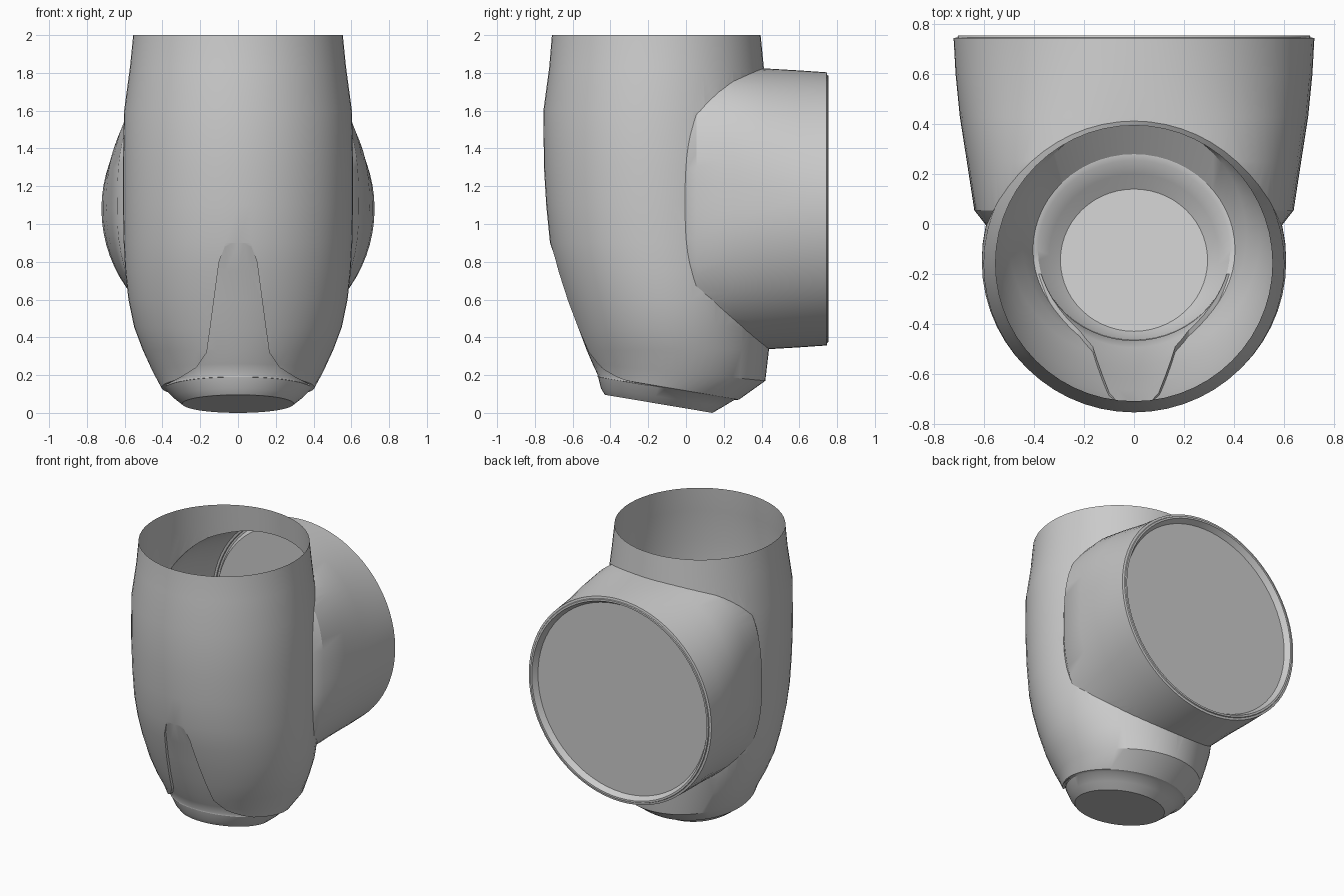
import bpy, bmesh, math

cube = bpy.data.objects.get("Cube")
if cube:
    bpy.data.objects.remove(cube, do_unlink=True)

grey = bpy.data.materials.new("plain grey")
grey.use_nodes = True
colour = (0.6, 0.6, 0.6, 1)
grey.diffuse_color = colour
grey.node_tree.nodes["Principled BSDF"].inputs["Base Color"].default_value = colour


def loft(name, rings):
    """Closed solid through rings of equal point count."""
    bm = bmesh.new()
    loops = [[bm.verts.new(p) for p in ring] for ring in rings]
    n = len(loops[0])
    for a, b in zip(loops, loops[1:]):
        for i in range(n):
            j = (i + 1) % n
            bm.faces.new((a[i], a[j], b[j], b[i]))
    bm.faces.new(loops[0])
    bm.faces.new(loops[-1])
    bmesh.ops.recalc_face_normals(bm, faces=bm.faces)
    mesh = bpy.data.meshes.new(name)
    bm.to_mesh(mesh)
    bm.free()
    obj = bpy.data.objects.new(name, mesh)
    bpy.context.collection.objects.link(obj)
    mesh.materials.append(grey)
    return obj


def combine(target, tool, operation):
    """Apply a boolean and drop the tool."""
    mod = target.modifiers.new("cut", "BOOLEAN")
    mod.operation = operation
    mod.solver = "EXACT"
    mod.object = tool
    bpy.context.view_layer.objects.active = target
    bpy.ops.object.modifier_apply(modifier=mod.name)
    bpy.data.objects.remove(tool, do_unlink=True)


# Sleeve sections: front y, front z, back y, back z, half width
SLEEVE = [
    (-.71, 2, .395, 2, .555), (-.724, 1.83, .412, 1.83, .572),
    (-.755, 1.6, .435, 1.6, .603), (-.752, 1.3, .45, 1.3, .61),
    (-.74, 1.1, .455, 1.1, .61), (-.72, .9, .46, .9, .605),
    (-.685, .75, .46, .75, .597), (-.64, .6, .46, .6, .58),
    (-.59, .45, .45, .46, .55), (-.545, .33, .44, .34, .505),
    (-.515, .26, .42, .17, .45), (-.487, .2, .28, .07, .405),
]
# Slanted end plate, set in from the sleeve's lower edge
PLATE = [(-.465, .19, .255, .068, .385), (-.45, .13, .2, .035, .34),
         (-.43, .096, .14, 0, .295)]
# Keeps the plate clear of the recess cutter
GUARD = [(-.468, .187, .26, .06, .388), (-.468, -.1, .26, -.1, .388)]


def oval(section, inset=0, n=56):
    yf, zf, yb, zb, w = section
    yc, h = (yf + yb) / 2, (yb - yf) / 2
    points = []
    for i in range(n):
        t = math.tau * i / n
        s = math.cos(t)
        points.append(((w - inset) * math.sin(t), yc + (h - inset) * s,
                       zf + (zb - zf) * (s + 1) / 2))
    return points


sleeve = loft("joint_housing", [oval(s) for s in SLEEVE + PLATE])

# Shallow tongue recess up the front, fading out at its top
core = loft("core", [oval(s, min(.02, .12 * (.9 - s[1]))) for s in SLEEVE]
            + [oval(s) for s in GUARD])
half = [(.46, .09), (.4, .14), (.3, .19), (.22, .24), (.165, .32), (.14, .5),
        (.1, .8), (.07, .88), (.03, .9)]
outline = half + [(-x, z) for x, z in reversed(half)]
tongue = loft("tongue", [[(x, y, z) for x, z in outline] for y in (-1, -.2)])
combine(tongue, core, "DIFFERENCE")
combine(sleeve, tongue, "DIFFERENCE")

# Side drum with a recessed end disc:
# y, half width, half height, squareness of upper and lower halves
DRUM = [
    (-.08, .53, .66, 2.9, 2.4), (0, .597, .71, 2.9, 2.4),
    (.055, .64, .745, 2.9, 2.3), (.25, .67, .75, 2.8, 2.1),
    (.43, .698, .743, 2.4, 2), (.6, .715, .733, 2.1, 2),
    (.745, .723, .723, 2, 2), (.748, .708, .708, 2, 2),
    (.755, .705, .705, 2, 2), (.755, .692, .692, 2, 2),
    (.717, .67, .67, 2, 2),
]


def drum_ring(y, a, b, upper, lower, n=72):
    points = []
    for i in range(n):
        t = math.tau * i / n
        c, s = math.cos(t), math.sin(t)
        e = 2 / (upper if s > 0 else lower)
        points.append((a * math.copysign(abs(c) ** e, c), y,
                       1.08 + b * math.copysign(abs(s) ** e, s)))
    return points


drum = loft("drum", [drum_ring(*s) for s in DRUM])
combine(sleeve, drum, "UNION")

# Open the top of the sleeve
bm = bmesh.new()
bm.from_mesh(sleeve.data)
top = [f for f in bm.faces if all(v.co.z > 1.99 for v in f.verts)]
bmesh.ops.delete(bm, geom=top, context="FACES")
bm.to_mesh(sleeve.data)
bm.free()

bpy.ops.object.select_all(action="DESELECT")
sleeve.select_set(True)
bpy.context.view_layer.objects.active = sleeve
bpy.ops.object.shade_smooth_by_angle(angle=math.radians(30))
